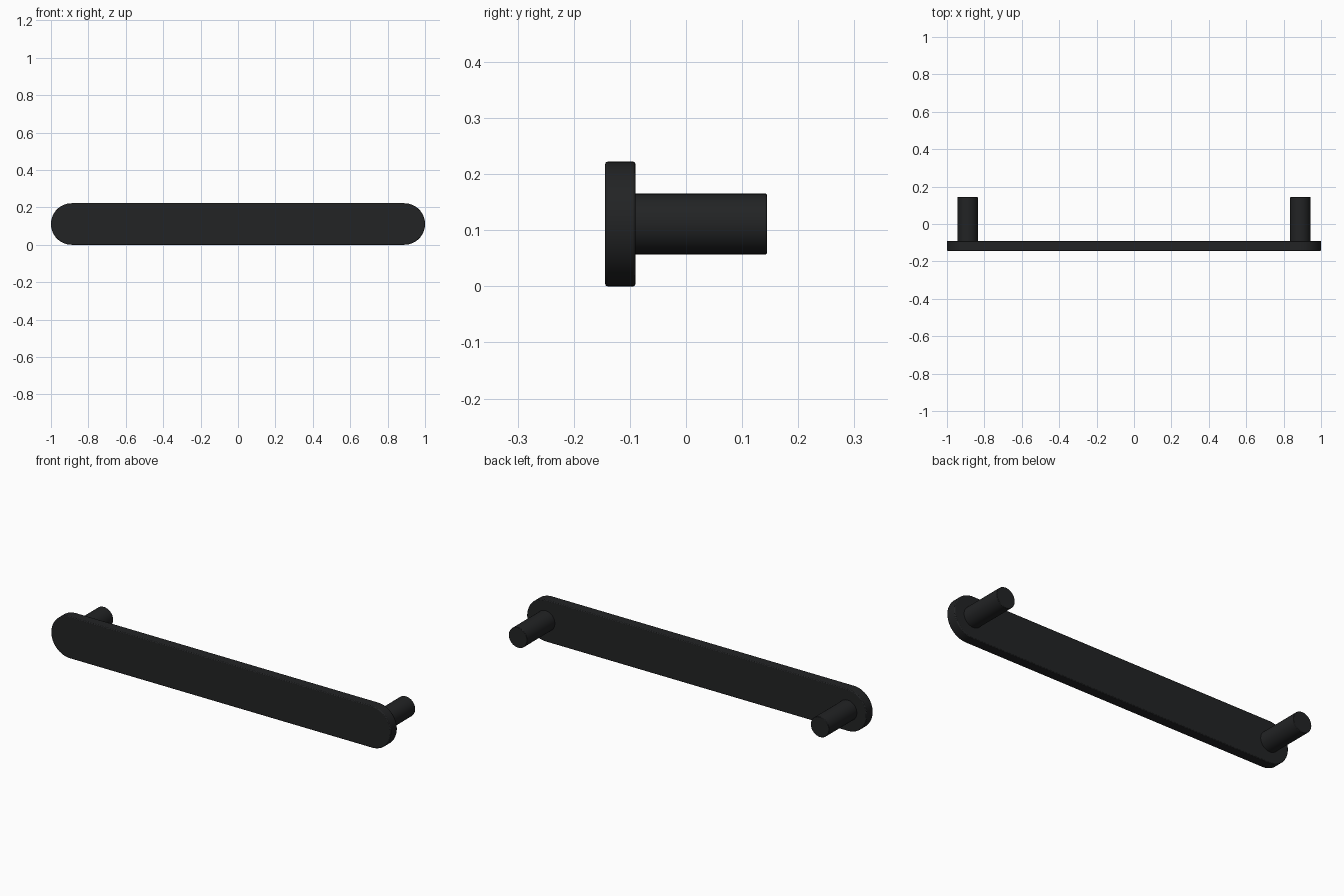
import bpy, bmesh
from math import pi, sin, cos, radians

if "Cube" in bpy.data.objects:
    bpy.data.objects.remove(bpy.data.objects["Cube"])

BAR_R = 0.111      # half height of the bar, also its end radius
POST_R = 0.054
POST_X = 0.889
FRONT, BACK, WALL = -0.144, -0.09, 0.144

black = bpy.data.materials.new("matte_black")
black.diffuse_color = (0.016, 0.017, 0.018, 1)
black.use_nodes = True
black.node_tree.nodes["Principled BSDF"].inputs["Base Color"].default_value = black.diffuse_color


def arc(cx, r, start, end, n):
    """Points in the xz plane around (cx, BAR_R)."""
    return [(cx + r * cos(start + (end - start) * i / n),
             BAR_R + r * sin(start + (end - start) * i / n)) for i in range(n + 1)]


def extrude_along_y(name, outline, y0, y1, bevel):
    """Solid with the given xz outline, running from y0 to y1, with softened rims."""
    bm = bmesh.new()
    face = bm.faces.new([bm.verts.new((x, y0, z)) for x, z in outline])
    ext = bmesh.ops.extrude_face_region(bm, geom=[face], use_keep_orig=True)
    moved = [g for g in ext["geom"] if isinstance(g, bmesh.types.BMVert)]
    bmesh.ops.translate(bm, verts=moved, vec=(0, y1 - y0, 0))
    bmesh.ops.recalc_face_normals(bm, faces=bm.faces)
    mesh = bpy.data.meshes.new(name)
    bm.to_mesh(mesh)
    bm.free()
    mesh.materials.append(black)
    obj = bpy.data.objects.new(name, mesh)
    bpy.context.collection.objects.link(obj)
    mod = obj.modifiers.new("soft_rim", 'BEVEL')
    mod.width = bevel
    mod.segments = 2
    mod.limit_method = 'ANGLE'
    mod.angle_limit = radians(40)
    bpy.ops.object.select_all(action='DESELECT')
    obj.select_set(True)
    bpy.context.view_layer.objects.active = obj
    bpy.ops.object.shade_smooth_by_angle(angle=radians(30))
    return obj


# Flat grip bar with fully rounded ends
end_x = 1 - BAR_R
stadium = arc(end_x, BAR_R, -pi / 2, pi / 2, 32) + arc(-end_x, BAR_R, pi / 2, 3 * pi / 2, 32)
extrude_along_y("grip_bar", stadium, FRONT, BACK, 0.004)

# Round mounting posts behind each end
for side, sx in (("left", -1), ("right", 1)):
    circle = arc(sx * POST_X, POST_R, 0, 2 * pi, 48)[:-1]
    extrude_along_y(f"{side}_post", circle, BACK - 0.005, WALL, 0.002)
